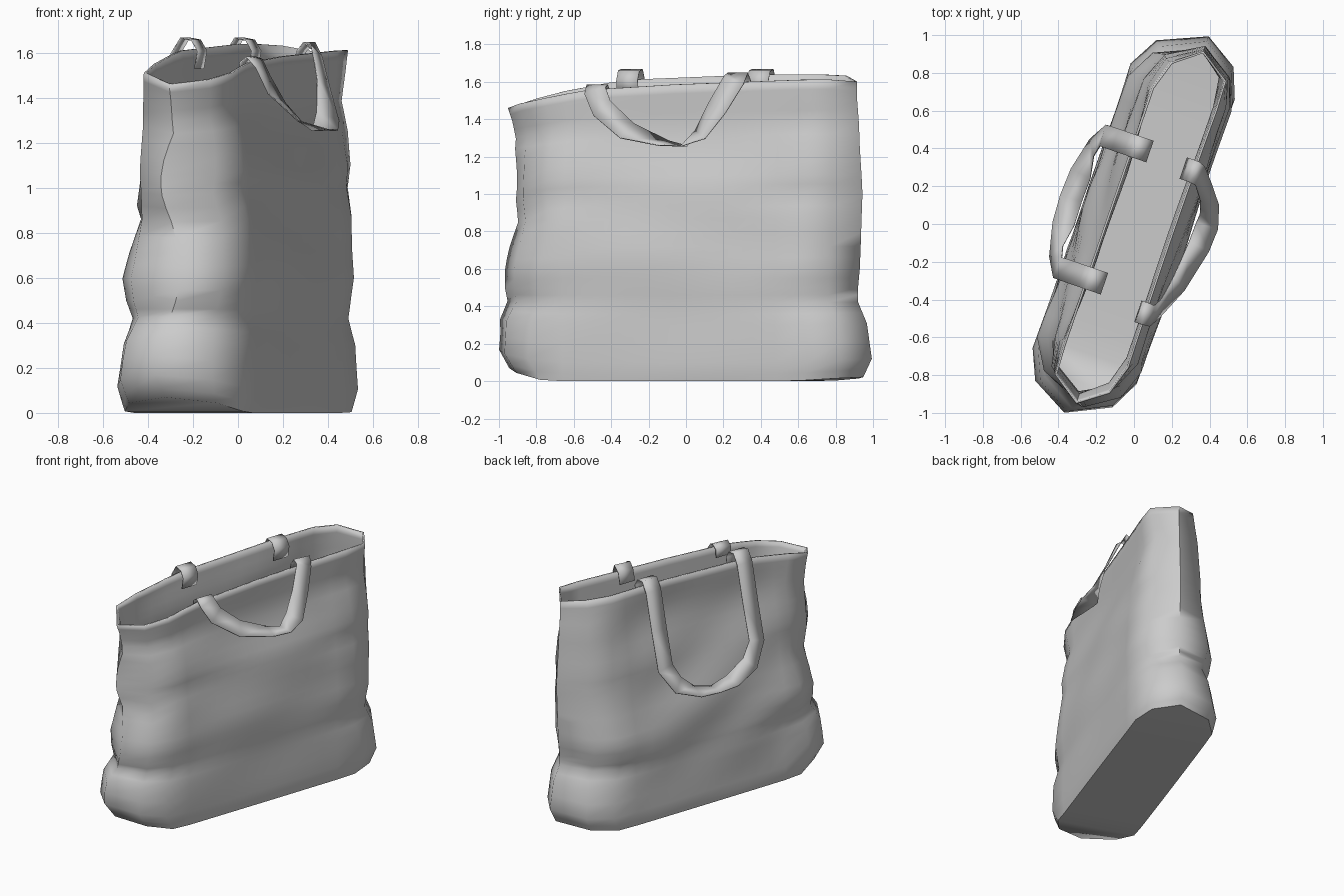
import bpy, bmesh, math
from mathutils import Vector

if "Cube" in bpy.data.objects:
    bpy.data.objects.remove(bpy.data.objects["Cube"])

# Bag frame: u runs along the bag, v across it (turned about 19 degrees from +y)
ANG = math.radians(19)
def world(u, v, z):
    s, c = math.sin(ANG), math.cos(ANG)
    return Vector((u * s + v * c, u * c - v * s, z))

def interp(rows, x):
    """Linear lookup in rows sorted by their first value."""
    for a, b in zip(rows, rows[1:]):
        if x <= b[0]:
            t = max(0, (x - a[0]) / (b[0] - a[0]))
            return [p + (q - p) * t for p, q in zip(a[1:], b[1:])]
    return list(rows[-1][1:])

def finish(name, bm, thick, angle):
    bmesh.ops.recalc_face_normals(bm, faces=bm.faces[:])
    me = bpy.data.meshes.new(name)
    bm.to_mesh(me)
    bm.free()
    ob = bpy.data.objects.new(name, me)
    bpy.context.collection.objects.link(ob)
    sol = ob.modifiers.new("thickness", 'SOLIDIFY')
    sol.thickness = thick
    sol.offset = -1
    bpy.ops.object.select_all(action='DESELECT')
    ob.select_set(True)
    bpy.context.view_layer.objects.active = ob
    bpy.ops.object.shade_smooth_by_angle(angle=math.radians(angle))
    return ob

# Level, front length, back length, left half depth, right half depth
LEVELS = [
    (0.00, 1.00, 1.02, 0.28, 0.275), (0.10, 1.065, 1.068, 0.295, 0.29),
    (0.30, 1.055, 1.04, 0.265, 0.285), (0.42, 1.00, 0.99, 0.23, 0.26),
    (0.50, 1.005, 0.99, 0.265, 0.275), (0.60, 1.00, 1.00, 0.29, 0.295),
    (0.72, 0.98, 1.005, 0.26, 0.285), (0.87, 0.945, 1.01, 0.22, 0.28),
    (1.00, 0.97, 1.015, 0.20, 0.25), (1.10, 0.965, 1.01, 0.205, 0.265),
    (1.25, 0.96, 1.00, 0.195, 0.245), (1.38, 0.955, 0.995, 0.185, 0.205),
    (1.50, 0.975, 0.985, 0.165, 0.22), (1.60, 1.00, 0.985, 0.145, 0.225)]
RIM_RIGHT = [(-1, 1.46), (-0.5, 1.555), (0, 1.585), (0.85, 1.615), (1, 1.60)]
RIM_LEFT = [(-1, 1.46), (-0.85, 1.53), (-0.4, 1.61), (0.4, 1.64), (0.85, 1.64), (1, 1.60)]

def ring(z0):
    """One closed outline of the bag at a level, with pointed seamed ends."""
    f, b, left, right = interp(LEVELS, z0)
    # Mid-wall depth is a softened version of the end depth
    soft = [interp(LEVELS, z0 + d)[2:] for d in (-0.2, -0.1, 0, 0.1, 0.2)]
    soft_left, soft_right = (sum(c) / 5 for c in zip(*soft))
    if z0 < 0.1:
        soft_left, soft_right = left, right
    seam = 0.02 + (0.05 * math.sin(7 * (z0 - 0.4)) if z0 < 1.35 else 0)
    sharp, blunt = 0.74, 0.74 + 0.21 * (z0 / 1.6) ** 4
    wall = [(-0.6 + 0.12 * i, 1) for i in range(11)]
    def half(front_k, back_k):
        return ([(-f + 0.11, front_k), (-f + 0.27, 1)] + wall
                + [(b - 0.27, 1), (b - 0.11, back_k)])
    # The rim is squarer at its front left and back right corners
    outline = [(-f, 0, 1)] + [(u, k, 1) for u, k in half(sharp, blunt)]
    outline += [(b, 0, 1)] + [(u, k, -1) for u, k in reversed(half(blunt, sharp))]
    pts = []
    fade = math.sin(math.pi * min(1, z0 / 1.6))
    sag = math.exp(-((z0 - 1.35) / 0.2) ** 2)
    belly = math.exp(-((z0 - 0.5) / 0.4) ** 2)
    for u, k, side in outline:
        apex = seam if u < 0 else 0.05
        mid = max(0, 1 - (u / 0.85) ** 2) if k == 1 else 0
        if side > 0:
            # Shallow, mostly level folds
            fold = 0.006 * math.sin(13 * z0 + 2.5 * u) + 0.007 * math.sin(5 * u - 6 * z0)
            depth = right + (soft_right - right) * mid
            v = apex + (depth - apex) * k + mid * (fade * fold + 0.012 * belly - 0.025 * sag)
        else:
            # Diagonal creases, slumping inward below the rim
            fold = 0.013 * math.sin(10 * z0 + 6 * u) + 0.009 * math.sin(9 * u - 7 * z0)
            depth = left + (soft_left - left) * mid
            v = apex - (depth + apex) * k - mid * (fade * fold + 0.02 * belly - 0.05 * sag)
        rim = interp(RIM_RIGHT if side > 0 else RIM_LEFT, u)[0]
        z = z0 * (1 + (rim / 1.6 - 1) * (z0 / 1.6) ** 2)
        # The ends of the base curl up a little
        curl = max(0, abs(u) - 0.7) / 0.3 * (0.07 if u < 0 else 0.02)
        z += curl * max(0, 1 - z0 / 0.5)
        pts.append(world(u, v, z))
    return pts

# Bag body: open shell with flat base
bm = bmesh.new()
heights = [0, 0.04]
for a, b in zip(LEVELS[1:], LEVELS[2:]):
    heights += [a[0], (a[0] + b[0]) / 2]
heights.append(1.6)
rings = [[bm.verts.new(p) for p in ring(z)] for z in heights]
for lo, hi in zip(rings, rings[1:]):
    n = len(lo)
    for i in range(n):
        bm.faces.new((lo[i], lo[(i + 1) % n], hi[(i + 1) % n], hi[i]))
base, n = rings[0], len(rings[0])
bm.faces.new((base[0], base[1], base[-1]))
for i in range(1, n // 2 - 1):
    bm.faces.new((base[i], base[i + 1], base[n - i - 1], base[n - i]))
bm.faces.new((base[n // 2 - 1], base[n // 2], base[n // 2 + 1]))
finish("bag_body", bm, 0.012, 58)

def strap(name, rows, width=0.12):
    """Flat band along rows of (u, v, z, normal v, normal z)."""
    bm = bmesh.new()
    pairs = []
    for i, r in enumerate(rows):
        p, q = rows[max(0, i - 1)], rows[min(len(rows) - 1, i + 1)]
        tangent = Vector(q[:3]) - Vector(p[:3])
        w = tangent.cross(Vector((0, r[3], r[4]))).normalized() * width / 2
        c = Vector(r[:3])
        pairs.append([bm.verts.new(world(*(c + s * w))) for s in (-1, 1)])
    for a, b in zip(pairs, pairs[1:]):
        bm.faces.new((a[0], a[1], b[1], b[0]))
    finish(name, bm, 0.006, 40)

# Right handle: flopped outward in a short V
strap("right_handle", [
    (-0.43, 0.17, 1.50, -1, 0), (-0.43, 0.175, 1.56, -1, 0.3),
    (-0.43, 0.21, 1.585, 0, 1), (-0.43, 0.25, 1.555, 1, 0.3),
    (-0.38, 0.28, 1.46, 1, 0.3), (-0.22, 0.33, 1.34, 0.7, 0.7),
    (0.0, 0.365, 1.275, 0.2, 1), (0.116, 0.37, 1.26, 0, 1),
    (0.20, 0.355, 1.32, 0.5, 0.9), (0.28, 0.31, 1.46, 1, 0.5),
    (0.355, 0.25, 1.61, 1, 0.2), (0.365, 0.21, 1.65, 0, 1),
    (0.365, 0.17, 1.61, -1, 0.3), (0.365, 0.15, 1.53, -1, 0)])

# Left handle: hangs down the wall in a long U
leg = [(0.06, 1.53, 1, 0), (0.045, 1.61, 1, 0.3), (0.075, 1.66, 0.6, 0.8),
       (0.13, 1.67, -0.3, 1), (0.175, 1.60, -1, 0.2), (0.24, 1.34, -1, 0.1),
       (0.31, 1.09, -1, 0.2)]
front = [(-0.35, -v, z, nv, nz) for v, z, nv, nz in leg]
back = [(0.39, -v, z, nv, nz) for v, z, nv, nz in reversed(leg)]
bend = [(-0.27, -0.345, 0.96, -0.8, 0.5), (-0.12, -0.355, 0.88, -0.3, 1),
        (0.02, -0.36, 0.86, 0, 1), (0.16, -0.355, 0.88, -0.3, 1),
        (0.31, -0.345, 0.96, -0.8, 0.5)]
strap("left_handle", front + bend + back)
